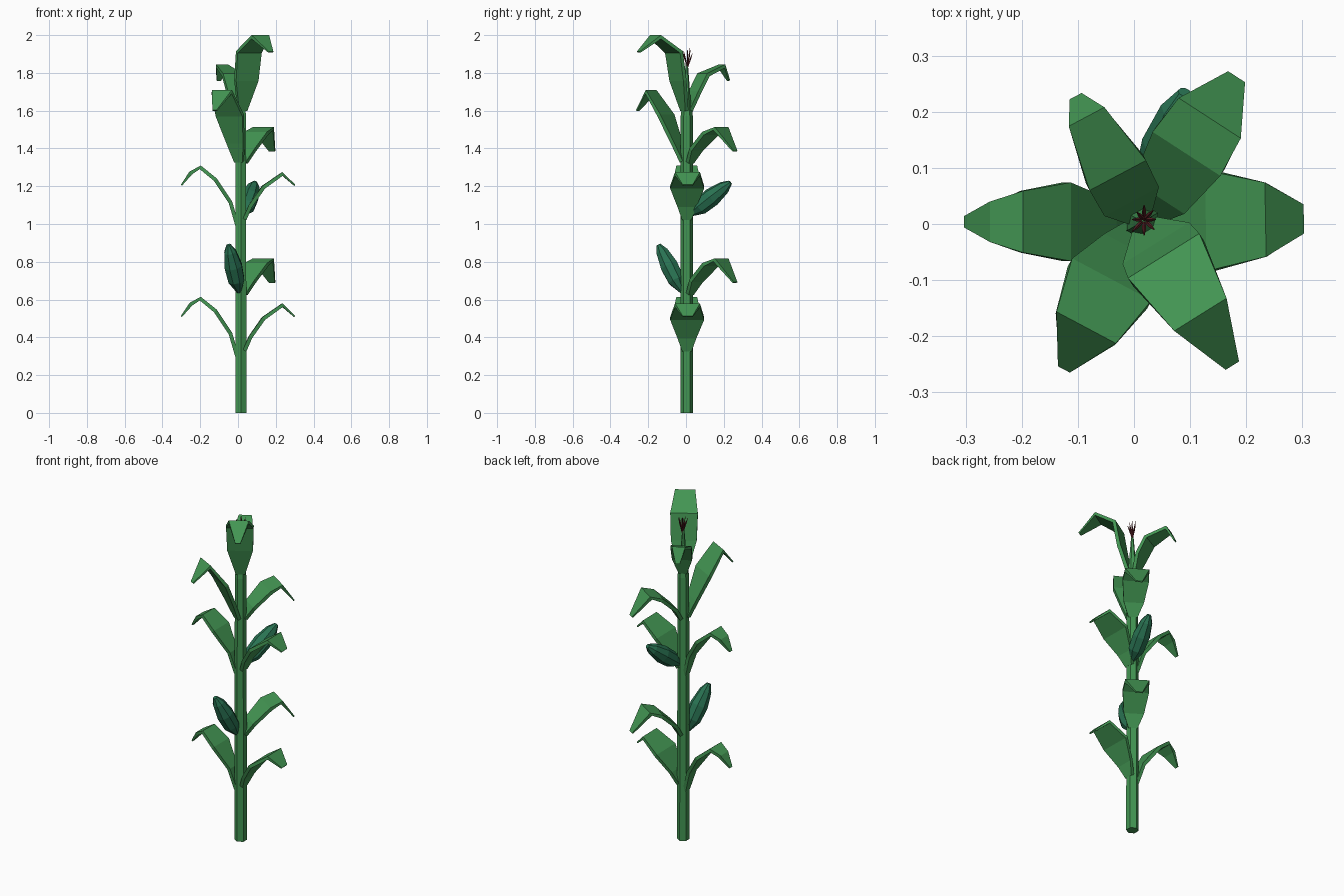
import bpy, bmesh, math, random
from mathutils import Vector, Matrix

cube = bpy.data.objects.get("Cube")
if cube:
    bpy.data.objects.remove(cube, do_unlink=True)

AXIS = Vector((0.015, 0.004, 0))


def material(name, rgb):
    m = bpy.data.materials.new(name)
    m.use_nodes = True
    m.diffuse_color = (*rgb, 1)
    m.node_tree.nodes["Principled BSDF"].inputs["Base Color"].default_value = (*rgb, 1)
    return m


LEAF = material("leaf green", (0.055, 0.30, 0.085))
HUSK = material("husk green", (0.022, 0.17, 0.085))
TASSEL = material("tassel red", (0.12, 0.018, 0.022))


def finish(name, bm, mat):
    bmesh.ops.recalc_face_normals(bm, faces=bm.faces)
    mesh = bpy.data.meshes.new(name)
    bm.to_mesh(mesh)
    bm.free()
    mesh.materials.append(mat)
    obj = bpy.data.objects.new(name, mesh)
    bpy.context.collection.objects.link(obj)
    return obj


def loft(bm, rings):
    """Join equal rings of points into a closed tube with end caps."""
    loops = [[bm.verts.new(p) for p in ring] for ring in rings]
    n = len(loops[0])
    for a, b in zip(loops, loops[1:]):
        for i in range(n):
            j = (i + 1) % n
            bm.faces.new((a[i], a[j], b[j], b[i]))
    bm.faces.new(loops[0][::-1])
    bm.faces.new(loops[-1])


def spindle(bm, start, end, profile, sides, turn=0.0):
    """Faceted round form along a line; profile holds (fraction, radius)."""
    start, end = Vector(start), Vector(end)
    d = end - start
    q = d.to_track_quat('Z', 'Y')
    angles = [turn + math.tau * i / sides for i in range(sides)]
    loft(bm, [[start + d * t + q @ Vector((r * math.cos(a), r * math.sin(a), 0))
               for a in angles] for t, r in profile])


def leaf(name, azimuth, z, stations, thick=0.02):
    """Bent blade; stations hold (reach, height, half width)."""
    bm = bmesh.new()
    rot = Matrix.Rotation(math.radians(azimuth), 3, 'Z')
    pts = [Vector((r, 0, h)) for r, h, w in stations]
    rings = []
    for i, (r, h, w) in enumerate(stations):
        t = (pts[min(i + 1, len(pts) - 1)] - pts[max(i - 1, 0)]).normalized()
        k = thick * (0.4 if i == len(pts) - 1 else 1)
        n = Vector((-t.z, 0, t.x)) * k / 2
        side = Vector((0, w, 0))
        ring = [pts[i] + n + side, pts[i] + n - side, pts[i] - n - side, pts[i] - n + side]
        rings.append([rot @ p + AXIS + Vector((0, 0, z)) for p in ring])
    loft(bm, rings)
    finish(name, bm, LEAF)


# Stalk with a thin neck on top
bm = bmesh.new()
spindle(bm, AXIS, AXIS + Vector((0, 0, 1.85)),
        [(0, 0.034), (0.85, 0.032), (0.9, 0.02), (1, 0.006)], 6, math.pi / 6)
finish("stalk", bm, LEAF)

# Side leaves, repeated in two tiers
NARROW = [(0.02, 0.30, 0.02), (0.055, 0.42, 0.035), (0.135, 0.54, 0.07),
          (0.215, 0.605, 0.055), (0.265, 0.575, 0.036), (0.315, 0.51, 0.01)]
WIDE = [(0.02, 0.33, 0.025), (0.05, 0.40, 0.05), (0.12, 0.50, 0.09),
        (0.22, 0.57, 0.066), (0.285, 0.51, 0.026)]
BACK = [(0.02, 0.63, 0.025), (0.06, 0.70, 0.055), (0.15, 0.785, 0.072),
        (0.215, 0.81, 0.066), (0.305, 0.69, 0.018)]
for tier, z in (("lower", 0), ("upper", 0.695)):
    leaf(tier + "_right_leaf", 180, z, NARROW)
    leaf(tier + "_left_leaf", 1, z, WIDE)
    leaf(tier + "_back_leaf", 57, z, BACK)

# Crown leaves
leaf("front_right_crown_leaf", -118, 0,
     [(0.02, 1.33, 0.025), (0.06, 1.43, 0.05), (0.125, 1.575, 0.08),
      (0.215, 1.70, 0.06), (0.295, 1.60, 0.012)])
leaf("front_left_crown_leaf", -58, 0,
     [(0.015, 1.60, 0.025), (0.055, 1.76, 0.07), (0.08, 1.91, 0.075),
      (0.195, 1.99, 0.055), (0.30, 1.91, 0.014)])
leaf("back_right_crown_leaf", 118, 0,
     [(0.015, 1.60, 0.022), (0.05, 1.70, 0.055), (0.10, 1.79, 0.057),
      (0.21, 1.835, 0.036), (0.25, 1.76, 0.012)])

# Ears in their husks
EAR = [(0, 0.012), (0.25, 0.046), (0.55, 0.05), (0.85, 0.034), (1, 0.012)]
for name, a, b in (("front_ear", (0.005, -0.02, 0.64), (-0.05, -0.145, 0.89)),
                   ("back_ear", (0.03, 0.02, 1.05), (0.09, 0.235, 1.22))):
    bm = bmesh.new()
    spindle(bm, a, b, EAR, 8)
    finish(name, bm, HUSK)

# Tassel of fine spikes
bm = bmesh.new()
random.seed(3)
root = AXIS + Vector((0.003, 0.004, 1.83))
for i in range(9):
    a = math.tau * i / 8
    reach = random.uniform(0.018, 0.03) if i < 8 else 0
    tip = root + Vector((reach * math.cos(a), reach * math.sin(a), random.uniform(0.07, 0.11)))
    spindle(bm, root, tip, [(0, 0.003), (0.6, 0.0035), (1, 0.001)], 4)
finish("tassel", bm, TASSEL)
